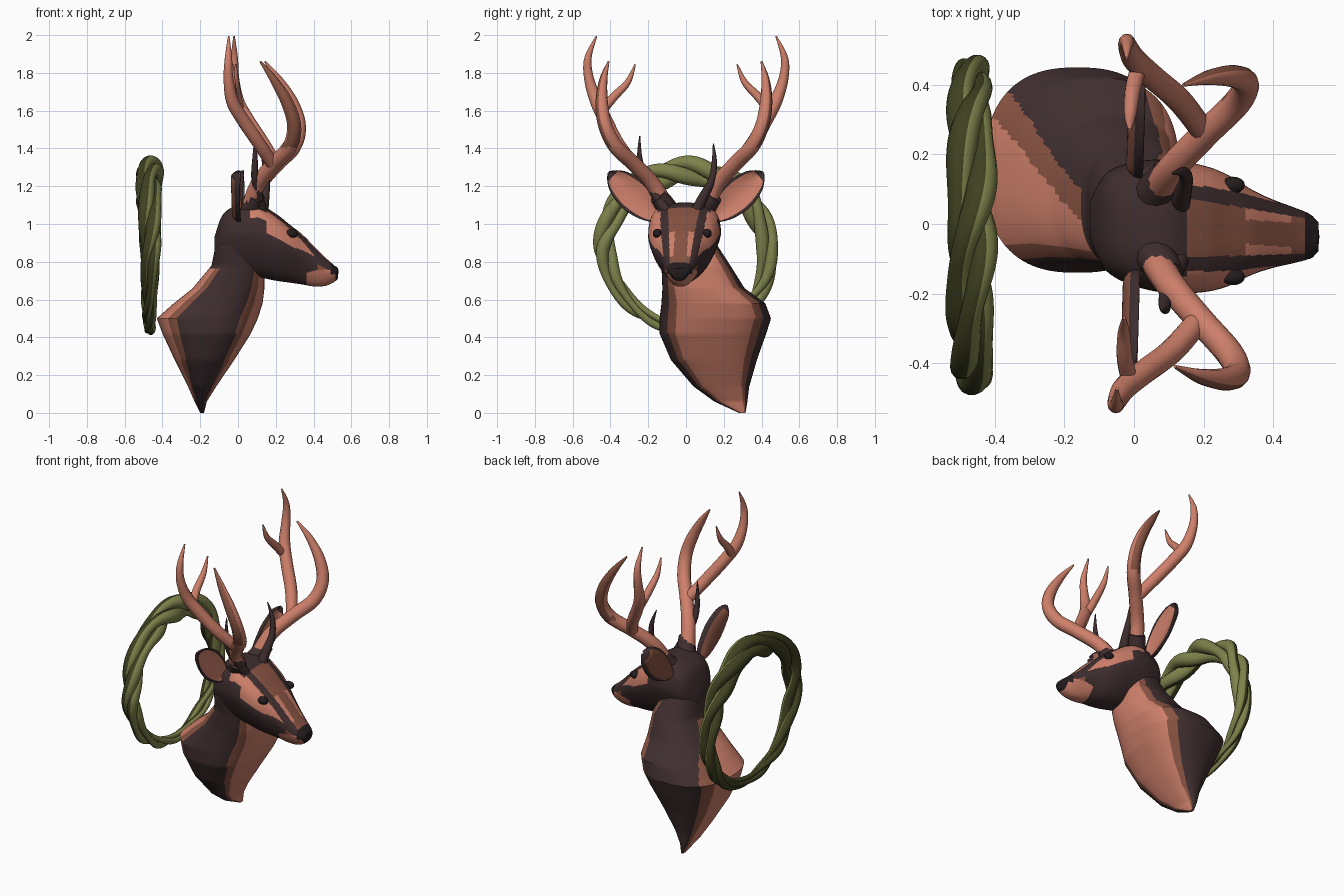
import bpy, bmesh, math
from mathutils import Vector

if "Cube" in bpy.data.objects:
    bpy.data.objects.remove(bpy.data.objects["Cube"])

COLOURS = {"tan": (.62, .215, .145), "mid_brown": (.25, .088, .055), "dark_brown": (.05, .027, .028),
           "nose_black": (.018, .012, .013), "olive": (.21, .225, .07), "dark_olive": (.05, .053, .015)}
MATS = []
for name, rgb in COLOURS.items():
    m = bpy.data.materials.new(name)
    m.diffuse_color = (*rgb, 1)
    m.use_nodes = True
    m.node_tree.nodes["Principled BSDF"].inputs["Base Color"].default_value = m.diffuse_color
    MATS.append(m)
TAN, MID, DARK, BLACK, OLIVE, DOLIVE = range(6)


def spline(keys, n, smooth=True):
    """Sample key tuples, n steps per span (Catmull-Rom or straight)."""
    out = []
    for i in range(len(keys) - 1):
        p0, p1, p2, p3 = (keys[min(max(i + k, 0), len(keys) - 1)] for k in (-1, 0, 1, 2))
        for s in range(n):
            t = s / n
            if smooth:
                out.append(tuple(.5 * (2 * b + (c - a) * t + (2 * a - 5 * b + 4 * c - d) * t * t
                                       + (3 * b - a - 3 * c + d) * t ** 3)
                                 for a, b, c, d in zip(p0, p1, p2, p3)))
            else:
                out.append(tuple(b + (c - b) * t for b, c in zip(p1, p2)))
    return out + [tuple(keys[-1])]


def loft(name, rings, rule, wrap=False, angle=50):
    """Skin closed rings; rule(centre, normal, row, column) picks the colour."""
    bm = bmesh.new()
    vs = [[bm.verts.new(p) for p in r] for r in rings]
    R, n = len(vs), len(vs[0])
    cells = {}
    for i in range(R if wrap else R - 1):
        a, b = vs[i], vs[(i + 1) % R]
        for j in range(n):
            k = (j + 1) % n
            cells[bm.faces.new((a[j], a[k], b[k], b[j]))] = (i, j)
    if not wrap:
        cells[bm.faces.new(vs[0])] = (0, 0)
        cells[bm.faces.new(vs[-1])] = (R - 1, 0)
    bmesh.ops.recalc_face_normals(bm, faces=bm.faces)
    for f, (i, j) in cells.items():
        f.material_index = rule(f.calc_center_median(), f.normal, i, j)
    me = bpy.data.meshes.new(name)
    bm.to_mesh(me)
    bm.free()
    ob = bpy.data.objects.new(name, me)
    bpy.context.collection.objects.link(ob)
    for m in MATS:
        me.materials.append(m)
    bpy.ops.object.select_all(action='DESELECT')
    ob.select_set(True)
    bpy.context.view_layer.objects.active = ob
    bpy.ops.object.shade_smooth_by_angle(angle=math.radians(angle))
    return ob


def tube(name, pts, rule, sides=12, wrap=False):
    """Round tube through (x, y, z, radius) points."""
    rings, N = [], len(pts)
    P = [Vector(p[:3]) for p in pts]
    for i in range(N):
        a, b = (P[i - 1], P[(i + 1) % N]) if wrap else (P[max(i - 1, 0)], P[min(i + 1, N - 1)])
        t = (b - a).normalized()
        u = (Vector((1, 0, 0)) - t * t.x).normalized()
        v = t.cross(u)
        rings.append([P[i] + pts[i][3] * (u * math.cos(q) + v * math.sin(q))
                      for q in (math.tau * k / sides for k in range(sides))])
    return loft(name, rings, rule, wrap)


def sup(v, e):
    return math.copysign(abs(v) ** e, v)


# Neck and chest: horizontal slices (z, x min, x max, y min, y max)
neck = spline([(0, -.2, -.18, .28, .315), (.06, -.23, -.165, .15, .325), (.14, -.265, -.115, .04, .335),
               (.28, -.335, -.02, -.08, .375), (.42, -.4, .068, -.14, .425), (.5, -.43, .105, -.14, .45),
               (.58, -.34, .13, -.13, .42), (.66, -.24, .14, -.125, .31), (.78, -.14, .14, -.13, .235),
               (.88, -.12, .1, -.15, .17), (.96, -.1, .08, -.13, .13)], 8, False)
N = 144
neck_rings = []
for z, x0, x1, y0, y1 in neck:
    neck_rings.append([((x0 + x1) / 2 + (x1 - x0) / 2 * sup(math.cos(a), .8),
                        (y0 + y1) / 2 + (y1 - y0) / 2 * sup(math.sin(a), .8), z)
                       for a in (math.tau * k / N for k in range(N))])


def neck_rule(c, n, i, j):
    z, x0, x1, y0, y1 = neck[i]
    v = (2 * c.y - y0 - y1) / (y1 - y0)
    if c.x > (x0 + x1) / 2:
        return TAN if -.7 < v < .72 else MID if -.85 < v < .86 else DARK
    top = max(0, c.z - .52)
    if c.z > .76:
        return DARK
    return TAN if -.74 < v < .48 - top * 3 else MID if -.88 < v < .74 - top * 2.2 else DARK


loft("neck", neck_rings, neck_rule, angle=35)

# Head: upright slices (x, top, bottom, half width)
head = spline([(-.125, .93, .8, .06), (-.08, 1.05, .75, .14), (0, 1.1, .735, .178), (.1, 1.11, .72, .192),
               (.2, 1.055, .7, .182), (.27, 1.0, .69, .16), (.34, .945, .68, .122), (.4, .885, .67, .098),
               (.46, .825, .672, .08), (.505, .785, .69, .064), (.53, .765, .712, .042)], 14)
head_rings = []
for x, zt, zb, w in head:
    ring = []
    for k in range(N):
        a = math.tau * k / N
        s = sup(math.sin(a), .62 if math.sin(a) > 0 else .75)
        taper = 1 if s > .1 else 1 - .35 * (.1 - s)
        ring.append((x, w * sup(math.cos(a), .68) * taper - .07 * x, (zt + zb) / 2 + (zt - zb) / 2 * s))
    head_rings.append(ring)


def head_rule(c, n, i, j):
    x, zt, zb, w = head[i]
    h = (c.z - zb) / (zt - zb)
    ay = abs(c.y + .07 * c.x)
    if x > .515 or (x > .49 and c.z > .735):
        return BLACK
    if x < .15:
        return TAN if x > .06 and .8 < h < .92 and ay > .14 else DARK
    if x > .36 and h < .5 - (.44 - x) * 3:
        return TAN
    if h > .6:
        inner = .08 - .1 * max(0, x - .2)
        if ay < inner:
            return TAN if .32 < x < .45 and ay > .035 else MID
        if ay < inner + .042 - max(0, x - .3) * .1:
            return DARK
        return TAN if h > .64 + max(0, x - .3) else DARK
    return MID if x > .42 else DARK


loft("head", head_rings, head_rule)


def ellipsoid(name, c, r, mat):
    rows = [math.pi * (k + .15) / 10.3 for k in range(11)]
    return loft(name, [[(c[0] + r[0] * math.sin(t) * math.cos(q), c[1] + r[1] * math.sin(t) * math.sin(q),
                         c[2] + r[2] * math.cos(t)) for q in (math.tau * k / 16 for k in range(16))]
                       for t in rows], lambda *a: mat)


# Nose pad
ellipsoid("nose", (.503, -.037, .748), (.03, .064, .032), BLACK)

MAIN = [(.06, .09, 1.06, .048), (.11, .17, 1.21, .042), (.2, .27, 1.32, .04), (.285, .36, 1.41, .04),
        (.31, .415, 1.52, .037), (.275, .435, 1.64, .033), (.205, .43, 1.76, .022), (.13, .405, 1.86, .005)]
REAR = [(.19, .275, 1.32, .034), (.12, .36, 1.43, .036), (.04, .425, 1.55, .036), (-.015, .475, 1.65, .034),
        (-.035, .515, 1.77, .026), (-.035, .52, 1.88, .019), (-.035, .475, 1.995, .004)]
INNER = [(0, .45, 1.59, .024), (-.015, .385, 1.67, .023), (-.02, .31, 1.75, .017), (-.02, .27, 1.845, .004)]
EAR = spline([(0, .035), (.2, .072), (.5, .09), (.78, .07), (.93, .036), (1, .006)], 5)


def turned(x, y, z, side):
    """Mirror to one side, then follow the slight turn of the head."""
    return x + .03 * y * side, y * side - .04 * x, z


for side, tag in ((1, "left"), (-1, "right")):
    # Antler with its branches; the front branch is browner on its outer side
    for part, path in (("main", MAIN), ("rear", REAR), ("inner", INNER)):
        tube(f"antler_{part}_{tag}", [(*turned(x, y, z, side), r) for x, y, z, r in spline(path, 6)],
             lambda c, n, i, j: MID if part == "main" and n.y * side > .4 and c.z > 1.4 else TAN)
    # Dark sleeve at the antler base
    tube(f"antler_base_{tag}", [(.05, .08 * side, 1.05, .06), (.085, .125 * side, 1.12, .052),
                                (.1, .15 * side, 1.15, .046)], lambda *a: DARK)
    # Ear: flattened leaf with dark rim
    base, axis, across = Vector((.005, .15, 1.035)), Vector((0, .26, .24)), Vector((0, .68, -.733))
    rings = []
    for t, w in EAR:
        ring = []
        for k in range(40):
            a = math.tau * k / 40
            s, d = math.cos(a), math.sin(a) * .032 * min(1, w / .05)
            if d > 0:
                d = d * .9 - .03 * (1 - s * s) * min(1, w / .05)
            p = base + axis * t + across * (w * s) + Vector((d + .012 * s * s, 0, 0))
            ring.append(turned(p.x, p.y, p.z, side))
        rings.append(ring)

    def ear_rule(c, n, i, j):
        if abs(math.cos(math.tau * (j + .5) / 40)) > .8 or EAR[i][0] > .9:
            return DARK
        return TAN if j < 20 else MID
    loft(f"ear_{tag}", rings, ear_rule)
    # Eye
    ellipsoid(f"eye_{tag}", (.285, .132 * side - .02, .95), (.034, .024, .024), BLACK)

# Brow spikes
tube("brow_spike_left", spline([(.13, .05, 1.06, .03), (.14, .09, 1.14, .026), (.15, .135, 1.23, .019),
                                (.14, .15, 1.33, .014), (.11, .145, 1.425, .003)], 5), lambda *a: DARK)
tube("brow_spike_right", spline([(.13, -.1, 1.06, .03), (.11, -.15, 1.14, .026), (.09, -.22, 1.25, .02),
                                 (.09, -.245, 1.35, .014), (.09, -.245, 1.465, .003)], 5), lambda *a: DARK)

# Wreath of three twisted, knobbly vines, thick at the top and thin at the bottom
STEPS = 220
for k in range(3):
    pts = []
    for i in range(STEPS):
        a = math.tau * i / STEPS
        b = .03 + .047 * ((1 + math.cos(a)) / 2) ** .65
        q = a * 3 + math.tau * k / 3 + .35 * math.sin(a * 5 + k)
        rad = .42 + .55 * b * math.cos(q)
        low = max(0, -math.cos(a))
        pts.append((-.468 + .45 * b * math.sin(q), .035 * low + (rad + .01) * math.sin(a),
                    .862 + rad * math.cos(a), b * (.5 + .08 * math.sin(a * 7 + 2 * k))))
    tube(f"wreath_vine_{k + 1}", pts, lambda c, n, i, j: OLIVE if n.x > .25 else DOLIVE, 14, True)
